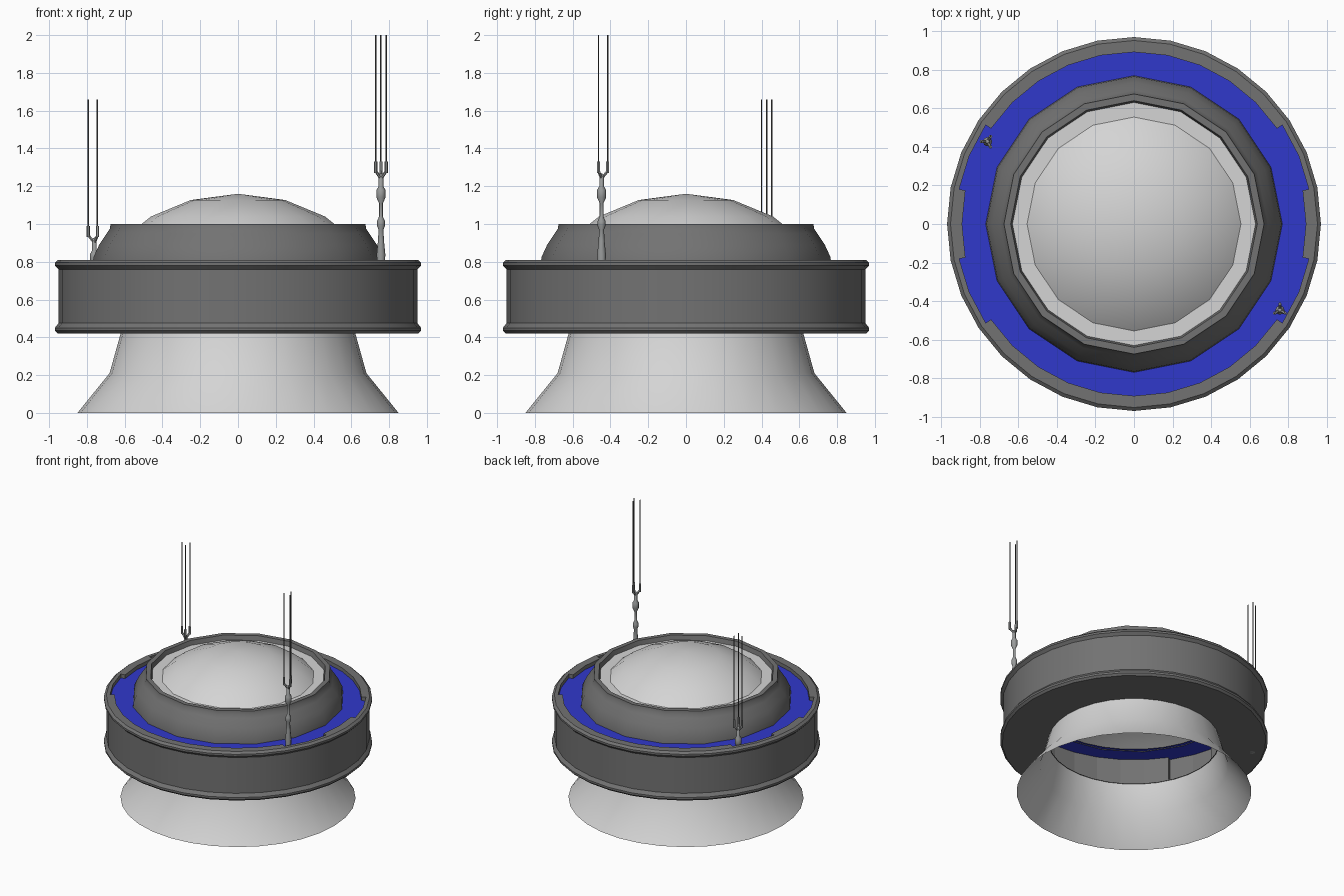
import bpy, math
from mathutils import Vector

if "Cube" in bpy.data.objects:
    bpy.data.objects.remove(bpy.data.objects["Cube"])


def material(name, rgb):
    m = bpy.data.materials.new(name)
    m.diffuse_color = (*rgb, 1)
    m.use_nodes = True
    m.node_tree.nodes["Principled BSDF"].inputs["Base Color"].default_value = m.diffuse_color
    return m


DARK = material("dark grey", (0.17, 0.17, 0.17))
LIGHT = material("light grey", (0.66, 0.66, 0.66))
BLUE = material("blue", (0.03, 0.04, 0.6))
STEEL = material("steel grey", (0.32, 0.33, 0.33))
WIRE = material("cable grey", (0.1, 0.1, 0.1))


def make(name, verts, faces, mat, angle=32):
    me = bpy.data.meshes.new(name)
    me.from_pydata(verts, [], faces)
    me.materials.append(mat)
    ob = bpy.data.objects.new(name, me)
    bpy.context.collection.objects.link(ob)
    bpy.ops.object.select_all(action='DESELECT')
    ob.select_set(True)
    bpy.context.view_layer.objects.active = ob
    bpy.ops.object.shade_smooth_by_angle(angle=math.radians(angle))
    return ob


def polar(r, z, i, n):
    a = 2 * math.pi * i / n
    return (r * math.cos(a), r * math.sin(a), z)


def lathe(name, profile, n, mat, angle=32):
    """Turn (radius, height) points, listed bottom to top on the outside."""
    verts, faces, rows = [], [], []
    for r, z in profile:
        if r < 1e-6:
            rows.append([len(verts)] * n)
            verts.append((0, 0, z))
        else:
            rows.append([len(verts) + i for i in range(n)])
            verts += [polar(r, z, i, n) for i in range(n)]
    for a, b in zip(rows, rows[1:]):
        for i in range(n):
            j = (i + 1) % n
            faces.append(tuple(dict.fromkeys((a[i], a[j], b[j], b[i]))))
    return make(name, verts, faces, mat, angle)


# Flared skirt, open underneath
lathe("flared_skirt", [(0.85, 0), (0.68, 0.21), (0.62, 0.425)], 32, LIGHT)

# Outer drum with a bead at top and bottom, and a flat underside
lathe("drum_wall", [(0.615, 0.42), (0.955, 0.42), (0.97, 0.435), (0.97, 0.45), (0.95, 0.475),
                    (0.95, 0.76), (0.97, 0.78), (0.97, 0.795), (0.952, 0.81)], 32, DARK)

# Drum rim and inner wall, set back in four wide notches
N = 32
NOTCHED = {1, 2, 13, 14, 17, 18, 29, 30}
verts, faces = [], []


def quad(*pts):
    faces.append(tuple(range(len(verts), len(verts) + 4)))
    verts.extend(pts)


for i in range(N):
    r = 0.925 if i in NOTCHED else 0.892
    prev = 0.925 if (i - 1) % N in NOTCHED else 0.892
    j = i + 1
    quad(polar(r, 0.81, i, N), polar(0.952, 0.81, i, N), polar(0.952, 0.81, j, N), polar(r, 0.81, j, N))
    quad(polar(r, 0.42, j, N), polar(r, 0.42, i, N), polar(r, 0.81, i, N), polar(r, 0.81, j, N))
    if r != prev:
        lo, hi = (r, prev) if r < prev else (prev, r)
        quad(polar(lo, 0.42, i, N), polar(hi, 0.42, i, N), polar(hi, 0.81, i, N), polar(lo, 0.81, i, N))
make("drum_rim", verts, faces, DARK)

# Blue deck between drum and hub
lathe("blue_deck", [(0.93, 0.78), (0.74, 0.78)], 32, BLUE)

# Hub collar with a lip
lathe("hub_collar", [(0.77, 0.775), (0.765, 0.825), (0.735, 0.89), (0.695, 0.95), (0.678, 0.975),
                     (0.675, 1.0), (0.64, 1.0), (0.628, 0.955)], 16, DARK)

# Dome on a flat ring
lathe("dome_ring", [(0.632, 0.965), (0.555, 0.965)], 16, LIGHT)
lathe("dome", [(0.56, 0.96), (0.46, 1.04), (0.25, 1.127), (0, 1.16)], 16, LIGHT, 40)


def rod(name, a, b, r, n, mat):
    a, b = Vector(a), Vector(b)
    ob = lathe(name, [(0, 0), (r, 0), (r, (b - a).length), (0, (b - a).length)], n, mat, 50)
    ob.location = a
    ob.rotation_euler = (b - a).to_track_quat('Z', 'Y').to_euler()
    return ob


# Hanging tensioners, each with three cables
def tensioner(tag, x, y, dz, turn):
    post = lathe("tensioner_" + tag,
                 [(0, 0.76), (0.02, 0.76), (0.023, 0.84), (0.016, 0.91), (0.013, 0.97), (0.021, 0.99),
                  (0.021, 1.015), (0.01, 1.04), (0.01, 1.11), (0.024, 1.14), (0.024, 1.18),
                  (0.012, 1.2), (0.012, 1.26), (0, 1.27)], 8, STEEL, 50)
    post.location = (x, y, dz)
    for k in range(3):
        a = math.radians(turn + 120 * k)
        cx, cy = x + 0.032 * math.cos(a), y + 0.032 * math.sin(a)
        rod(f"arm_{tag}_{k}", (x, y, 1.24 + dz), (cx, cy, 1.28 + dz), 0.008, 6, STEEL)
        rod(f"clamp_{tag}_{k}", (cx, cy, 1.27 + dz), (cx, cy, 1.33 + dz), 0.009, 6, STEEL)
        rod(f"cable_{tag}_{k}", (cx, cy, 1.27 + dz), (cx, cy, 2.0 + dz), 0.004, 6, WIRE)


tensioner("front", 0.757, -0.447, 0, 90)
tensioner("back", -0.76, 0.427, -0.34, 180)
